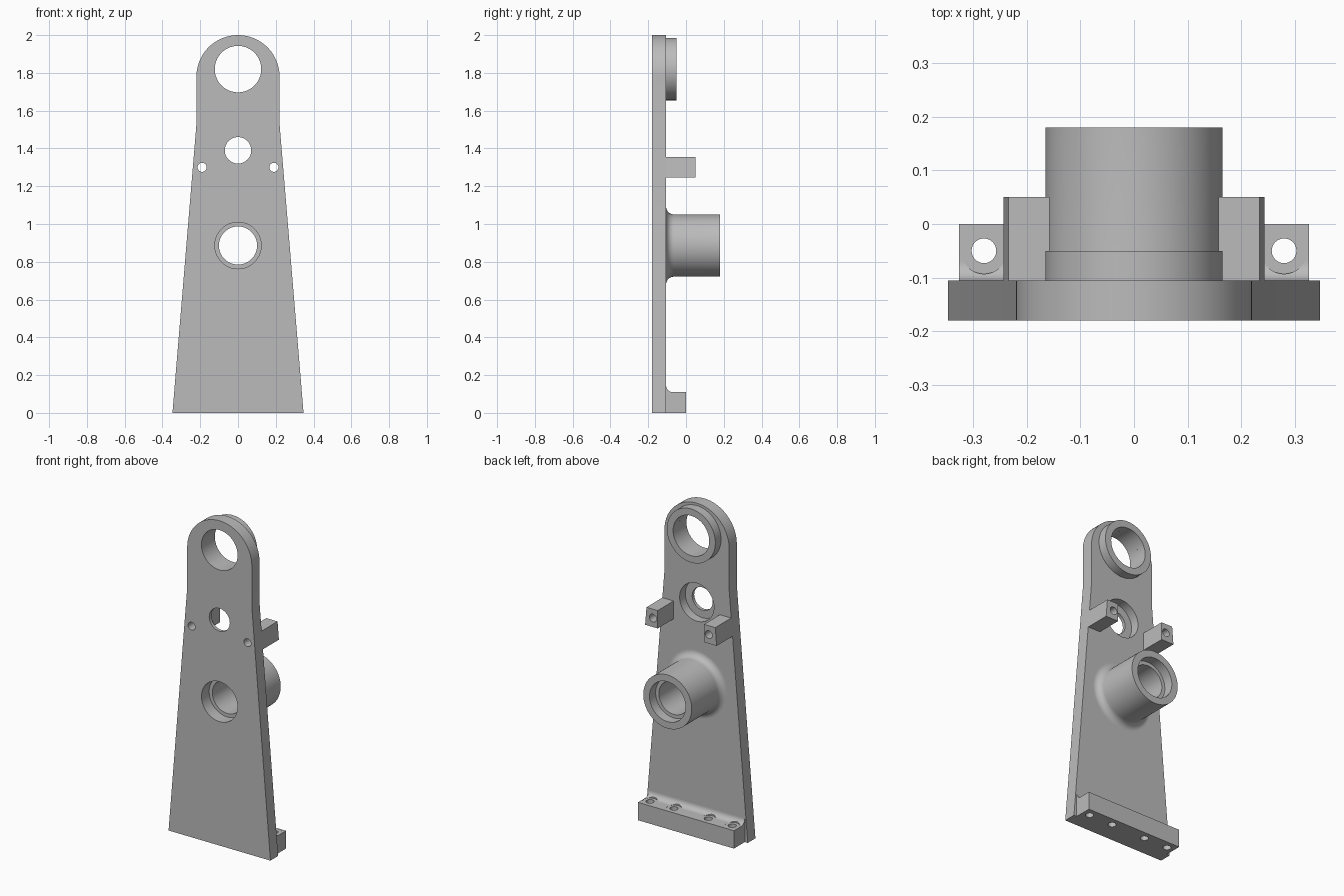
import bpy, bmesh
from math import sin, cos, pi
from mathutils import Matrix

cube = bpy.data.objects.get("Cube")
if cube:
    bpy.data.objects.remove(cube, do_unlink=True)

grey = bpy.data.materials.new("machined grey")
grey.use_nodes = True
colour = (0.5, 0.5, 0.5, 1)
grey.diffuse_color = colour
grey.node_tree.nodes["Principled BSDF"].inputs["Base Color"].default_value = colour

FRONT, BACK = -0.18, -0.105          # plate faces in y
TOP_Z, MID_Z, TUBE_Z = 1.82, 1.39, 0.886


def make(name, bm):
    bmesh.ops.recalc_face_normals(bm, faces=bm.faces)
    mesh = bpy.data.meshes.new(name)
    bm.to_mesh(mesh)
    bm.free()
    mesh.materials.append(grey)
    obj = bpy.data.objects.new(name, mesh)
    bpy.context.collection.objects.link(obj)
    return obj


def extrude(name, points, offset):
    """Extrude a closed outline of 3D points along an offset."""
    bm = bmesh.new()
    face = bm.faces.new([bm.verts.new(p) for p in points])
    new = bmesh.ops.extrude_face_region(bm, geom=[face])["geom"]
    bmesh.ops.translate(bm, vec=offset, verts=[v for v in new if isinstance(v, bmesh.types.BMVert)])
    return make(name, bm)


def lathe(name, profile, z, steps=96):
    """Revolve a closed (radius, y) profile about a y-axis line at height z."""
    bm = bmesh.new()
    rings = [[bm.verts.new((r * cos(2 * pi * i / steps), y, z + r * sin(2 * pi * i / steps)))
              for i in range(steps)] for r, y in profile]
    for a, b in zip(rings, rings[1:] + rings[:1]):
        for i in range(steps):
            j = (i + 1) % steps
            bm.faces.new((a[i], a[j], b[j], b[i]))
    return make(name, bm)


def drill(obj, radius, centre, depth, axis="Y"):
    """Cut a round hole with a cylinder centred at a point."""
    bm = bmesh.new()
    turn = Matrix.Rotation(pi / 2, 4, "X") if axis == "Y" else Matrix()
    bmesh.ops.create_cone(bm, cap_ends=True, segments=64, radius1=radius, radius2=radius,
                          depth=depth, matrix=Matrix.Translation(centre) @ turn)
    cutter = make("hole_cutter", bm)
    cutter.hide_render = True
    mod = obj.modifiers.new("hole", "BOOLEAN")
    mod.operation, mod.solver, mod.object = "DIFFERENCE", "EXACT", cutter
    bpy.context.view_layer.objects.active = obj
    bpy.ops.object.modifier_apply(modifier=mod.name)
    bpy.data.objects.remove(cutter, do_unlink=True)


def half_width(z):
    return 0.347 - 0.127 * z / 1.53


# Tapered plate with a rounded head
arc = [(0.22 * cos(pi * i / 64), FRONT, 1.78 + 0.22 * sin(pi * i / 64)) for i in range(65)]
outline = [(-0.22, FRONT, 1.53), (-0.347, FRONT, 0), (0.347, FRONT, 0), (0.22, FRONT, 1.53)]
plate = extrude("plate", arc + outline, (0, BACK - FRONT, 0))
for radius, z in ((0.123, TOP_Z), (0.07, MID_Z), (0.123, TUBE_Z)):
    drill(plate, radius, (0, -0.14, z), 0.4)
drill(plate, 0.117, (0, -0.06, MID_Z), 0.2)      # recess from the back
parts = [plate]

# Ring boss around the head hole
parts.append(lathe("head_ring", [(0.123, BACK), (0.165, BACK), (0.165, -0.05), (0.123, -0.05)], TOP_Z))

# Bearing tube with a filleted root and a stepped bore
fillet = [(0.205 - 0.04 * sin(pi / 2 * i / 10), -0.065 - 0.04 * cos(pi / 2 * i / 10)) for i in range(11)]
bore = [(0.165, 0.18), (0.123, 0.18), (0.123, 0.12), (0.101, 0.12), (0.101, BACK)]
parts.append(lathe("bearing_tube", fillet + bore, TUBE_Z))

# Pair of drilled lugs, flush with the tapered edges
for side, label in ((1, "left"), (-1, "right")):
    low, high = 1.245, 1.355
    section = [(0.158, low), (half_width(low), low), (half_width(high), high), (0.158, high)]
    lug = extrude(label + "_lug", [(side * x, BACK, z) for x, z in section], (0, 0.155, 0))
    for part in (plate, lug):
        drill(part, 0.024, (side * 0.19, -0.06, 1.30), 0.5)
    parts.append(lug)

# Foot rail with a fillet against the plate
cove = [(-0.327, -0.07 - 0.035 * sin(pi / 2 * i / 10), 0.145 - 0.035 * cos(pi / 2 * i / 10))
        for i in range(11)]
corners = [(-0.327, BACK, 0), (-0.327, 0, 0), (-0.327, 0, 0.11)]
foot = extrude("foot_rail", corners + cove, (0.654, 0, 0))
for x in (-0.28, -0.117, 0.117, 0.28):
    drill(foot, 0.043, (x, -0.05, 0.2097), 0.2, "Z")   # spot face
    drill(foot, 0.023, (x, -0.05, 0.05), 0.4, "Z")
parts.append(foot)

# Smooth round surfaces, keep sharp edges
bpy.ops.object.select_all(action="DESELECT")
for obj in parts:
    obj.select_set(True)
bpy.context.view_layer.objects.active = plate
bpy.ops.object.shade_smooth_by_angle(angle=pi / 6)
